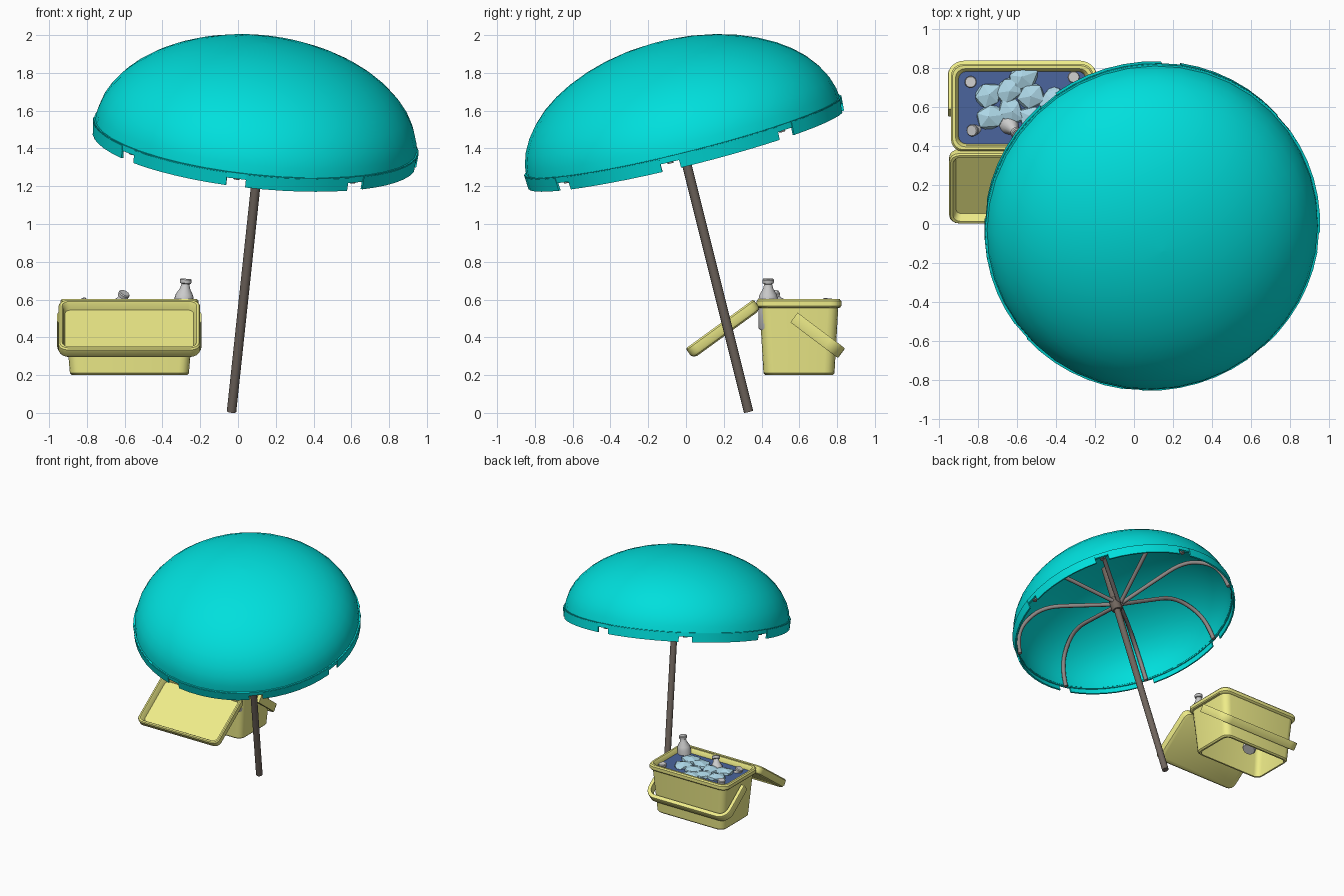
import bpy, bmesh, random
from math import sin, cos, pi, radians
from mathutils import Vector, Matrix

if "Cube" in bpy.data.objects:
    bpy.data.objects.remove(bpy.data.objects["Cube"])

random.seed(4)


def mat(name, *rgb):
    m = bpy.data.materials.new(name)
    m.diffuse_color = (*rgb, 1)
    m.use_nodes = True
    m.node_tree.nodes["Principled BSDF"].inputs["Base Color"].default_value = m.diffuse_color
    return m


TEAL = mat("teal", 0.0, 0.74, 0.72)
WOOD = mat("brown_grey", 0.16, 0.13, 0.11)
RIBS = mat("rib_grey", 0.27, 0.24, 0.23)
YELLOW = mat("yellow", 0.86, 0.84, 0.25)
WATER = mat("water_blue", 0.07, 0.13, 0.34)
ICE = mat("ice_blue", 0.42, 0.68, 0.8)


def smooth(ob, angle=35):
    bpy.ops.object.select_all(action='DESELECT')
    ob.select_set(True)
    bpy.context.view_layer.objects.active = ob
    bpy.ops.object.shade_smooth_by_angle(angle=radians(angle))


def finish(name, bm, material=None, matrix=None, angle=35):
    bmesh.ops.recalc_face_normals(bm, faces=bm.faces)
    me = bpy.data.meshes.new(name)
    bm.to_mesh(me)
    bm.free()
    ob = bpy.data.objects.new(name, me)
    bpy.context.collection.objects.link(ob)
    if matrix:
        ob.matrix_world = matrix
    if material:
        me.materials.append(material)
    if angle:
        smooth(ob, angle)
    return ob


def skin(bm, rings, loop=False, caps=True):
    """Join rings of points with quads."""
    vs = [[bm.verts.new(p) for p in r] for r in rings]
    n = len(vs[0])
    for a, b in list(zip(vs, vs[1:])) + ([(vs[-1], vs[0])] if loop else []):
        for i in range(n):
            bm.faces.new((a[i], a[(i + 1) % n], b[(i + 1) % n], b[i]))
    if caps and not loop:
        bm.faces.new(vs[0])
        bm.faces.new(vs[-1])


def circle(r, z, n):
    return [(r * cos(2 * pi * i / n), r * sin(2 * pi * i / n), z) for i in range(n)]


def lathe(name, profile, n, material=None, matrix=None, **kw):
    bm = bmesh.new()
    skin(bm, [circle(r, z, n) for r, z in profile], **kw)
    return finish(name, bm, material, matrix)


def round_rect(hx, hy, r, z, n=5):
    pts = []
    for k, (sx, sy) in enumerate([(1, 1), (-1, 1), (-1, -1), (1, -1)]):
        for i in range(n):
            a = pi / 2 * (k + i / (n - 1))
            pts.append((sx * (hx - r) + r * cos(a), sy * (hy - r) + r * sin(a), z))
    return pts


def frame(origin, direction):
    q = Vector((0, 0, 1)).rotation_difference(Vector(direction).normalized())
    return Matrix.Translation(origin) @ q.to_matrix().to_4x4()


# ---- Parasol ----
AXIS = (0.107, -0.25, 1)
POLE = frame((-0.035, 0.333, 0), AXIS)
TOP = frame((0.0925, -0.012, 1.447), AXIS)
R, H = 0.857, 0.53

lathe("pole", [(0.025, 0.0068), (0.025, 1.98)], 16, WOOD, POLE)
lathe("runner", [(0.036, 1.57), (0.042, 1.58), (0.042, 1.67), (0.036, 1.68)], 16, WOOD, POLE)

# canopy dome: outer shell, then inner shell
outer = [(R * cos(a), H * sin(a)) for a in [pi / 2 * i / 12 for i in range(12)] + [1.565]]
inner = [(r * 0.985, z * 0.98) for r, z in outer]
lathe("canopy", inner[::-1] + outer, 40, TEAL, TOP)
lathe("canopy_hem", [(0.846, -0.01), (0.864, -0.01), (0.864, 0.022), (0.846, 0.022)],
      40, TEAL, TOP, loop=True)

# valance flaps with a notch at every rib
bm = bmesh.new()
for k in range(8):
    rings = []
    for i in range(7):
        a = radians(-6 + 45 * k + 3.4 + (45 - 6.8) * i / 6)
        rings.append([(r * cos(a), r * sin(a), z) for r, z in
                      [(0.855, 0.018), (0.867, 0.018), (0.862, -0.052), (0.85, -0.052)]])
    skin(bm, rings)
finish("valance", bm, TEAL, TOP)

# ribs bending from the runner out to the rim
cu = bpy.data.curves.new("ribs", 'CURVE')
cu.dimensions = '3D'
cu.bevel_depth = 0.016
cu.bevel_resolution = 2
cu.resolution_u = 5
cu.use_fill_caps = True
for k in range(8):
    a = radians(-6 + 45 * k)
    sp = cu.splines.new('NURBS')
    path = [(0.02, 0.14), (0.3, 0.24), (0.56, 0.33), (0.75, 0.24), (0.825, 0.1), (0.835, -0.02)]
    sp.points.add(len(path) - 1)
    for p, (r, z) in zip(sp.points, path):
        p.co = (r * cos(a), r * sin(a), z, 1)
    sp.use_endpoint_u = True
    sp.order_u = 3
ribs = bpy.data.objects.new("ribs", cu)
bpy.context.collection.objects.link(ribs)
ribs.matrix_world = TOP
cu.materials.append(RIBS)
bpy.ops.object.select_all(action='DESELECT')
ribs.select_set(True)
bpy.context.view_layer.objects.active = ribs
bpy.ops.object.convert(target='MESH')
smooth(bpy.context.object, 50)

# ---- Cool box ----
BOX = Matrix.Translation((-0.575, 0.598, 0))
bm = bmesh.new()
skin(bm, [round_rect(*p) for p in [
    (0.305, 0.178, 0.05, 0.2), (0.315, 0.188, 0.055, 0.21), (0.345, 0.208, 0.055, 0.555),
    (0.36, 0.218, 0.06, 0.558), (0.366, 0.224, 0.06, 0.566), (0.366, 0.224, 0.06, 0.592),
    (0.358, 0.216, 0.055, 0.602), (0.343, 0.201, 0.05, 0.602), (0.335, 0.193, 0.045, 0.592),
    (0.327, 0.186, 0.04, 0.56), (0.292, 0.165, 0.04, 0.2)]], loop=True)
finish("cooler_body", bm, YELLOW, BOX)

# open lid hanging at the front, hollow side up
bm = bmesh.new()
skin(bm, [round_rect(*p) for p in [
    (0.35, 0.195, 0.03, -0.034), (0.368, 0.214, 0.045, -0.026), (0.375, 0.222, 0.05, -0.012),
    (0.375, 0.222, 0.05, 0.024), (0.368, 0.215, 0.045, 0.033), (0.356, 0.203, 0.04, 0.033),
    (0.35, 0.197, 0.035, 0.024), (0.34, 0.187, 0.03, -0.012)]])
finish("cooler_lid", bm, YELLOW,
       Matrix.Translation((-0.575, 0.197, 0.444)) @ Matrix.Rotation(radians(36), 4, 'X'))


# carrying handle: a flat U hanging at the back
def u_path(hx, end, r):
    half = [(hx, 0)] + [(hx - r + r * cos(a), end - r + r * sin(a))
                        for a in [pi / 2 * i / 6 for i in range(7)]]
    return half + [(-x, y) for x, y in half[::-1]]


bm = bmesh.new()
rings = []
for (ox, oy), (ix, iy) in zip(u_path(0.382, 0.315, 0.09), u_path(0.352, 0.283, 0.06)):
    rings.append([(ox, oy, -0.024), (ox, oy, 0.024), (ox * .9 + ix * .1, oy * .9 + iy * .1, 0.032),
                  (ix, iy, 0.032), (ix, iy, -0.032), (ox * .9 + ix * .1, oy * .9 + iy * .1, -0.032)])
skin(bm, rings)
finish("cooler_handle", bm, YELLOW,
       Matrix.Translation((-0.575, 0.572, 0.505)) @ Matrix.Rotation(radians(-37), 4, 'X'))

# water surface
bm = bmesh.new()
skin(bm, [round_rect(0.325, 0.184, 0.04, 0.55), round_rect(0.327, 0.186, 0.04, 0.565)])
finish("water", bm, WATER, BOX)

# faceted ice lumps
bm = bmesh.new()
spots = [(-0.75, 0.66), (-0.74, 0.55), (-0.64, 0.69), (-0.63, 0.58), (-0.53, 0.66),
         (-0.52, 0.54), (-0.42, 0.63), (-0.41, 0.52), (-0.57, 0.75)]
for x, y in spots:
    m = (Matrix.Translation((x, y, 0.568)) @ Matrix.Rotation(random.uniform(0, 3), 4, 'Z')
         @ Matrix.Diagonal((0.085, 0.07, 0.034, 1)))
    lump = bmesh.ops.create_icosphere(bm, subdivisions=1, radius=1, matrix=m)
    for v in lump["verts"]:
        v.co += Vector([random.uniform(-0.008, 0.008) for _ in range(2)] + [0])
finish("ice", bm, ICE, angle=0)

# bottles: neck tip position and leaning direction
BOTTLE = [(0.046, -0.27), (0.052, -0.26), (0.052, -0.11), (0.046, -0.085), (0.026, -0.05),
          (0.021, -0.028), (0.029, -0.024), (0.031, -0.006), (0.027, 0)]
for i, (tip, lean) in enumerate([
        ((-0.275, 0.435, 0.71), (0.1, 0, 1)), ((-0.6, 0.462, 0.635), (0.4, -0.45, 0.8)),
        ((-0.84, 0.73, 0.6), (-0.1, 0.05, 1)), ((-0.31, 0.755, 0.605), (0.05, 0.1, 1)),
        ((-0.835, 0.48, 0.6), (-0.45, -0.1, 0.9))]):
    lathe("bottle_%d" % (i + 1), BOTTLE, 16, None, frame(tip, lean))
